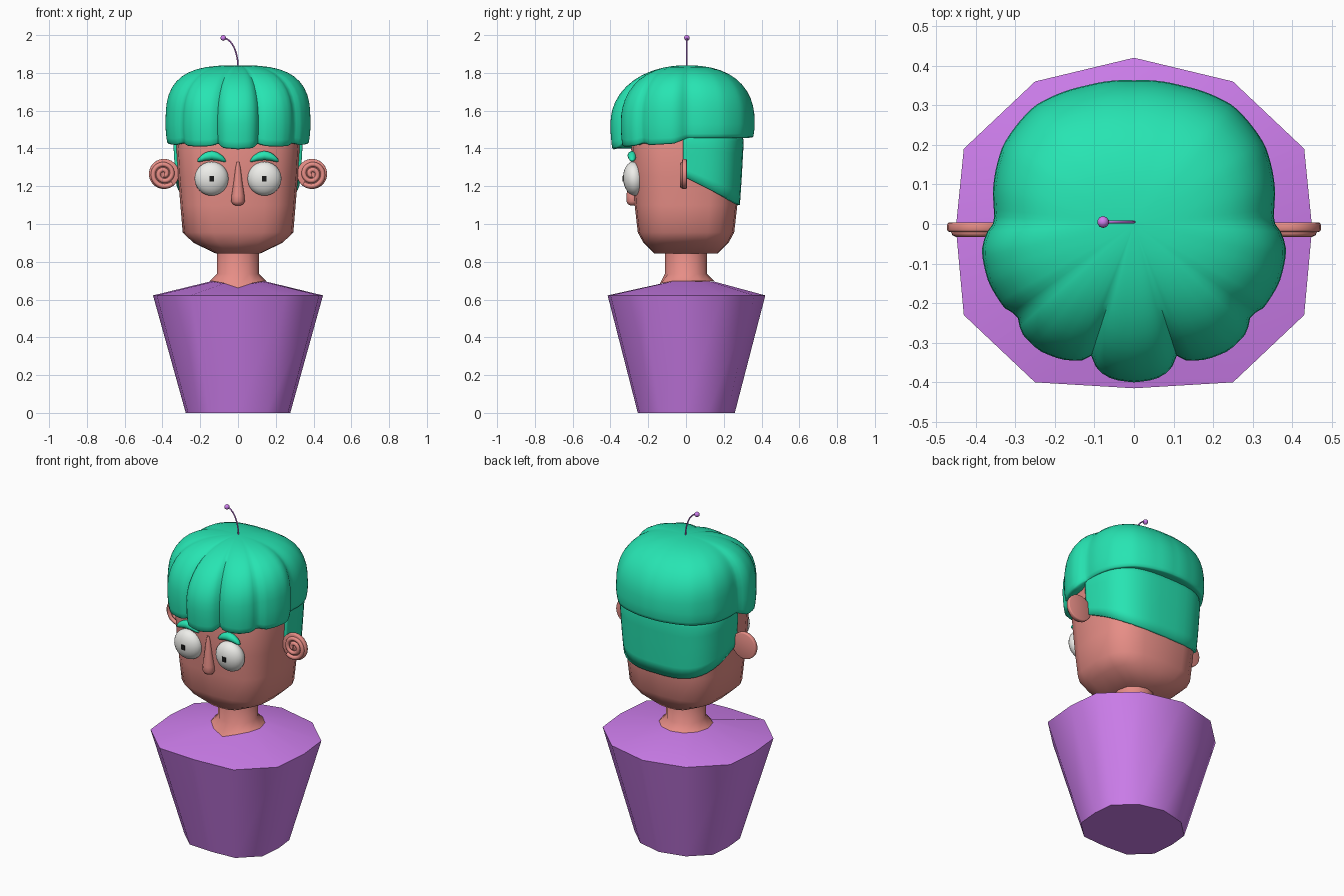
import bpy, bmesh
from math import sin, cos, pi, radians, degrees, atan2
from mathutils import Matrix, Vector

if "Cube" in bpy.data.objects:
    bpy.data.objects.remove(bpy.data.objects["Cube"])


def material(name, rgb):
    m = bpy.data.materials.new(name)
    m.diffuse_color = (*rgb, 1)
    m.use_nodes = True
    m.node_tree.nodes["Principled BSDF"].inputs["Base Color"].default_value = m.diffuse_color
    return m


SKIN = material("skin", (0.80, 0.27, 0.24))
GREEN = material("green", (0.02, 0.78, 0.45))
PURPLE = material("purple", (0.62, 0.21, 0.85))
WHITE = material("white", (0.85, 0.85, 0.82))
BLACK = material("black", (0.01, 0.01, 0.01))


def finish(ob, mat, angle=60):
    ob.data.materials.append(mat)
    bpy.ops.object.select_all(action='DESELECT')
    ob.select_set(True)
    bpy.context.view_layer.objects.active = ob
    bpy.ops.object.shade_smooth_by_angle(angle=radians(angle))
    return ob


def from_bmesh(name, bm, mat, angle=60):
    bmesh.ops.recalc_face_normals(bm, faces=bm.faces)
    me = bpy.data.meshes.new(name)
    bm.to_mesh(me)
    bm.free()
    ob = bpy.data.objects.new(name, me)
    bpy.context.collection.objects.link(ob)
    return finish(ob, mat, angle)


def loft(name, rings, mat, angle=60, closed=True):
    """Skin a list of equal-length rings; closed rings get end caps."""
    bm = bmesh.new()
    vs = [[bm.verts.new(p) for p in r] for r in rings]
    n = len(rings[0])
    for a, b in zip(vs, vs[1:]):
        for i in range(n if closed else n - 1):
            j = (i + 1) % n
            bm.faces.new((a[i], a[j], b[j], b[i]))
    if closed:
        bm.faces.new(vs[0])
        bm.faces.new(vs[-1])
    return from_bmesh(name, bm, mat, angle)


def spow(v, e):
    return abs(v) ** e * (1 if v >= 0 else -1)


def ellipse(t, rx, ry, z, n=2.0, y0=0.0):
    return Vector((rx * spow(cos(t), 2 / n), y0 + ry * spow(sin(t), 2 / n), z))


def circle(count, *args, **kw):
    return [ellipse(2 * pi * i / count, *args, **kw) for i in range(count)]


def interp(table, x):
    for (a, *u), (b, *v) in zip(table, table[1:]):
        if x <= b:
            f = (x - a) / (b - a)
            return [p + (q - p) * f for p, q in zip(u, v)]
    return list(table[-1][1:])


def ball(name, loc, scale, mat, segs=24, rings=16, rot_x=0.0):
    bm = bmesh.new()
    bmesh.ops.create_uvsphere(bm, u_segments=segs, v_segments=rings, radius=1,
                              matrix=Matrix.Translation(loc) @ Matrix.Rotation(rot_x, 4, 'X')
                              @ Matrix.Diagonal((*scale, 1)))
    return from_bmesh(name, bm, mat)


def tube(name, pts, radius, mat):
    cu = bpy.data.curves.new(name, 'CURVE')
    cu.dimensions = '3D'
    cu.bevel_depth, cu.bevel_resolution, cu.use_fill_caps = radius, 2, True
    sp = cu.splines.new('POLY')
    sp.points.add(len(pts) - 1)
    for p, co in zip(sp.points, pts):
        p.co = (*co, 1)
    tmp = bpy.data.objects.new(name + "_path", cu)
    bpy.context.collection.objects.link(tmp)
    bm = bmesh.new()
    bm.from_mesh(tmp.to_mesh())
    bpy.data.objects.remove(tmp)
    return from_bmesh(name, bm, mat)


# torso: twelve-sided, wide shoulders, V-shaped collar
half = [(0, -.415), (.25, -.40), (.43, -.23), (.45, -.01), (.43, .19), (.25, .36), (0, .42)]
outline = half + [(-x, y) for x, y in half[-2:0:-1]]
neckline = [Vector((.15 * sin(2 * pi * i / 12), -.15 * cos(2 * pi * i / 12),
                    .66 if i == 0 else .685 if i in (1, 11) else .695)) for i in range(12)]
torso = [[Vector((x * s, y * s, z)) for x, y in outline] for s, z in ((.615, 0), (1, .622))]
loft("torso", torso + [neckline], PURPLE)

# neck flaring into the collar
neck = [[p + Vector((0, 0, .002)) for p in neckline]]
neck += [[Vector((r * sin(2 * pi * i / 12), -r * cos(2 * pi * i / 12), z)) for i in range(12)]
         for r, z in ((.112, .735), (.112, .88))]
loft("neck", neck, SKIN)

# head: rounded box tapering to the jaw
HEAD = [(.845, .12, .17), (.90, .235, .225), (.955, .293, .255), (1.1, .305, .272),
        (1.25, .318, .282), (1.45, .33, .293), (1.65, .28, .25), (1.75, .15, .15)]
loft("head", [circle(20, rx, ry, z, n=3) for z, rx, ry in HEAD], SKIN)

# short hair hugging the back of the head, hem slanting down to the nape
grid = [[] for _ in range(7)]
for i in range(-1, 23):
    t = min(max(i, -.4), 21.4) * pi / 21
    for k in range(7):
        rx, ry = interp(HEAD, 1.25)
        hem = 1.245 - .145 * max(0, ellipse(t, rx, ry, 0, 3).y) / .282
        z = 1.5 + (hem - 1.5) * k / 6
        rx, ry = interp(HEAD, z)
        p = ellipse(t, rx + .014, ry + .014, z, 3)
        p.y = max(p.y, -.015)
        grid[k].append(p)
back = loft("back_hair", grid, GREEN, closed=False)
mod = back.modifiers.new("thickness", 'SOLIDIFY')
mod.thickness, mod.offset = .03, 0
mod.offset = -1

# bowl haircut: five fringe lobes in front, smooth behind (angle from front, radius)
RIM = [(0, .40), (8, .396), (14, .381), (18, .350), (21, .37), (28, .388), (37, .40), (46, .396),
       (52, .374), (57, .39), (68, .396), (80, .391), (86, .376), (91, .352), (97, .357),
       (104, .367), (121, .386), (140, .39), (161, .37), (180, .363)]
HEM = [(0, 1.395), (12, 1.402), (18, 1.425), (24, 1.412), (36, 1.41), (46, 1.415), (52, 1.43),
       (60, 1.418), (80, 1.425), (91, 1.455), (180, 1.457)]
SEGS, Z0, TOP = 120, 1.53, 1.84
rings = []
steps = [("dome", a) for a in (.02, .15, .3, .45, .6, .75, .9, 1.05, 1.2, 1.33, 1.45, pi / 2)]
steps += [("skirt", f) for f in (.35, .7, .94, 1.0)] + [("under", .9), ("under", .68)]
for kind, v in steps:
    ring = []
    for i in range(SEGS):
        d = 360 * i / SEGS
        a = min(d, 360 - d)
        r, hem = interp(RIM, a)[0], interp(HEM, a)[0]
        c = cos(radians(a))
        n = 3 + (2.1 - 3) * c * c if c > 0 else 3 + (2.4 - 3) * c * c
        if kind == "dome":
            s, z = sin(v) ** (2 / n), Z0 + (TOP - Z0) * max(cos(v), 0) ** (2 / n)
        elif kind == "skirt":
            s, z = 1 - .025 * v * v - (.02 if v == 1 else 0), Z0 + (hem - Z0) * v
        else:
            s, z = v, hem + .005
        ring.append(Vector((r * s * sin(radians(d)), -r * s * cos(radians(d)), z)))
    rings.append(ring)
loft("fringe_hair", rings, GREEN)

# nose: hanging teardrop
loft("nose", [circle(12, r, r * .95, z, y0=y) for z, r, y in
              ((1.33, .006, -.288), (1.30, .013, -.287), (1.22, .023, -.285), (1.15, .034, -.283),
               (1.12, .036, -.282), (1.104, .027, -.282), (1.098, .012, -.282))], SKIN)

for side, s in (("left", -1), ("right", 1)):
    # eye and square pupil
    ball(side + "_eye", (s * .14, -.275, 1.24), (.09, .058, .09), WHITE, rot_x=radians(4))
    bm = bmesh.new()
    bmesh.ops.create_cube(bm, size=1, matrix=Matrix.Translation((s * .139, -.329, 1.24))
                          @ Matrix.Diagonal((.025, .012, .03, 1)))
    from_bmesh(side + "_pupil", bm, BLACK, 30)

    # arched eyebrow
    brow = ball(side + "_eyebrow", (0, 0, 0), (.076, .024, .024), GREEN, 12, 12)
    for v in brow.data.vertices:
        v.co += Vector((s * .14, -.285, 1.362 - 5 * v.co.x ** 2))

    # ear disc with a raised spiral on its front
    bm = bmesh.new()
    bmesh.ops.create_cone(bm, cap_ends=True, segments=24, radius1=.08, radius2=.08, depth=.024,
                          matrix=Matrix.Translation((s * .392, -.008, 1.265))
                          @ Matrix.Rotation(pi / 2, 4, 'X'))
    bmesh.ops.bevel(bm, geom=[e for e in bm.edges if len(e.link_faces) == 2
                              and any(len(f.verts) > 4 for f in e.link_faces)],
                    offset=.006, segments=2, affect='EDGES', profile=.5)
    from_bmesh(side + "_ear", bm, SKIN)
    spiral = []
    for i in range(61):
        f = i / 60
        r, t = .068 * (1 - f) + .008 * f, -2.3 + f * 4.2 * pi
        spiral.append((s * (.392 + r * cos(t)), -.02, 1.265 + r * sin(t)))
    tube(side + "_ear_spiral", spiral, .0125, SKIN)

# single curved strand with a bead on top
strand = [(-.08 * (1 - cos(t)), 0.005, 1.83 + .155 * sin(t)) for t in
          [i * pi / 24 for i in range(13)]]
strand = [(x / .08 * .08, y, z) for x, y, z in strand]
tube("strand", strand, .004, PURPLE)
ball("strand_bead", (-.078, .005, 1.985), (.015, .015, .015), PURPLE, 10, 8)
